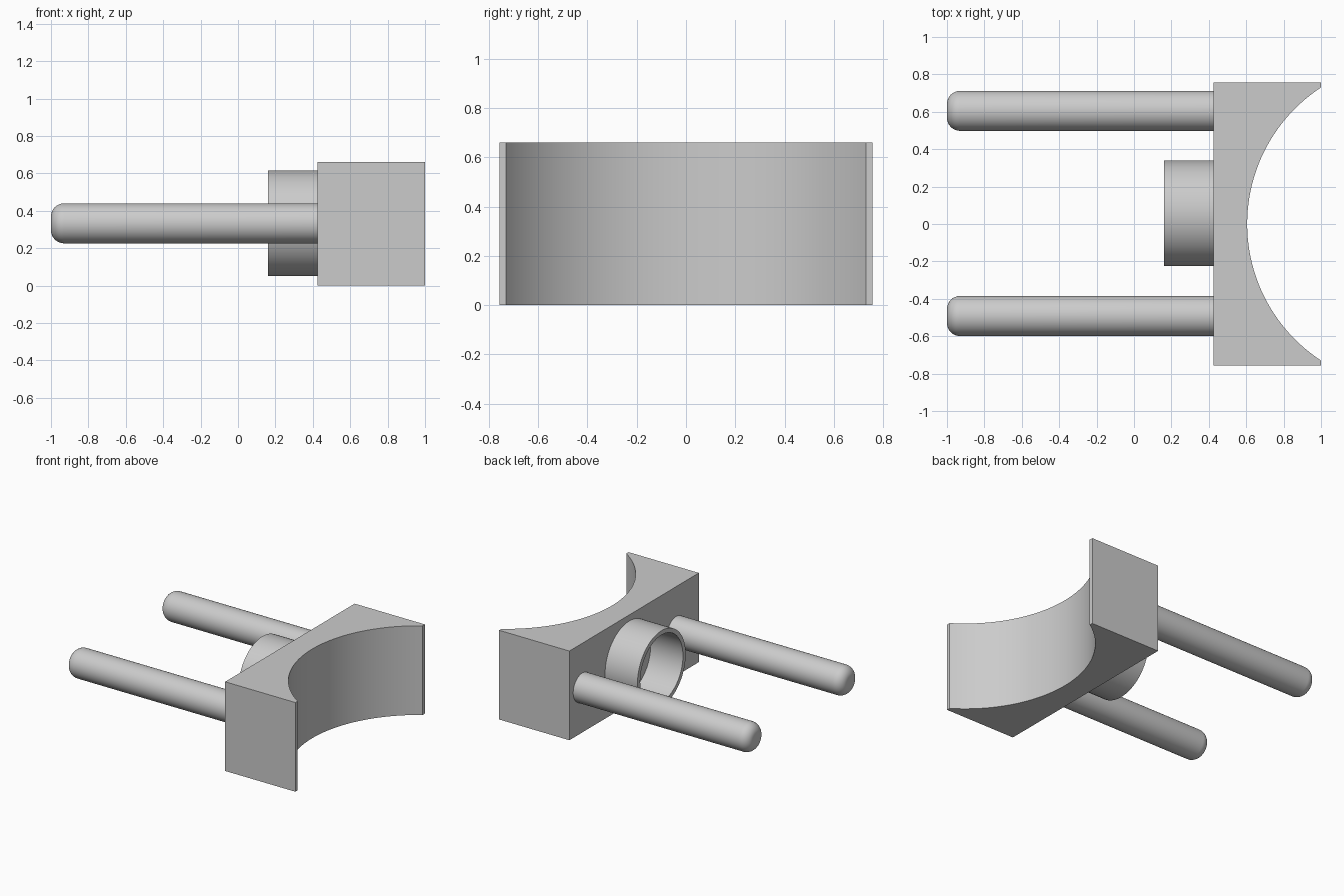
import bpy
import bmesh
from math import pi, sin, cos, asin, radians

cube = bpy.data.objects.get("Cube")
if cube:
    bpy.data.objects.remove(cube, do_unlink=True)

# One plain grey for everything
grey = bpy.data.materials.new("plain_grey")
grey.use_nodes = True
colour = (0.6, 0.6, 0.6, 1)
grey.diffuse_color = colour
grey.node_tree.nodes["Principled BSDF"].inputs["Base Color"].default_value = colour

HEIGHT = 0.66
MID_Z = 0.333
BACK_X = 0.425   # flat face that carries the pegs and ring


def finish(name, bm):
    bmesh.ops.recalc_face_normals(bm, faces=bm.faces)
    mesh = bpy.data.meshes.new(name)
    bm.to_mesh(mesh)
    bm.free()
    mesh.materials.append(grey)
    obj = bpy.data.objects.new(name, mesh)
    bpy.context.collection.objects.link(obj)
    bpy.ops.object.select_all(action='DESELECT')
    obj.select_set(True)
    bpy.context.view_layer.objects.active = obj
    bpy.ops.object.shade_smooth_by_angle(angle=radians(30))
    return obj


def lathe(name, profile, y, steps=64):
    """Spin (x, radius) points about an axis along x."""
    bm = bmesh.new()
    verts = [bm.verts.new((x, y + r, MID_Z)) for x, r in profile]
    edges = [bm.edges.new(pair) for pair in zip(verts, verts[1:])]
    bmesh.ops.spin(bm, geom=verts + edges, cent=(0, y, MID_Z), axis=(1, 0, 0),
                   angle=2 * pi, steps=steps)
    bmesh.ops.remove_doubles(bm, verts=bm.verts, dist=0.0001)
    return finish(name, bm)


# Block with a concave circular face
radius, centre_x, half_width, lip = 0.872, 1.477, 0.757, 0.73
sweep = asin(lip / radius)
outline = [(1, half_width), (BACK_X, half_width), (BACK_X, -half_width), (1, -half_width)]
for i in range(49):
    a = -sweep + 2 * sweep * i / 48
    outline.append((centre_x - radius * cos(a), radius * sin(a)))
bm = bmesh.new()
base = bm.faces.new([bm.verts.new((x, y, 0)) for x, y in outline])
top = bmesh.ops.extrude_face_region(bm, geom=[base])["geom"]
bmesh.ops.translate(bm, vec=(0, 0, HEIGHT),
                    verts=[v for v in top if isinstance(v, bmesh.types.BMVert)])
finish("concave_block", bm)

# Two pegs with rounded ends
peg_r, fillet = 0.107, 0.07
tip = [(-1, 0)]
for i in range(9):
    a = i / 8 * pi / 2
    tip.append((-1 + fillet * (1 - cos(a)), peg_r - fillet * (1 - sin(a))))
for name, y in (("back_peg", 0.605), ("front_peg", -0.492)):
    lathe(name, tip + [(BACK_X, peg_r)], y)

# Open ring collar between the pegs
lathe("ring_collar", [(BACK_X, 0.282), (0.16, 0.282), (0.16, 0.25), (BACK_X, 0.25)], 0.057)
